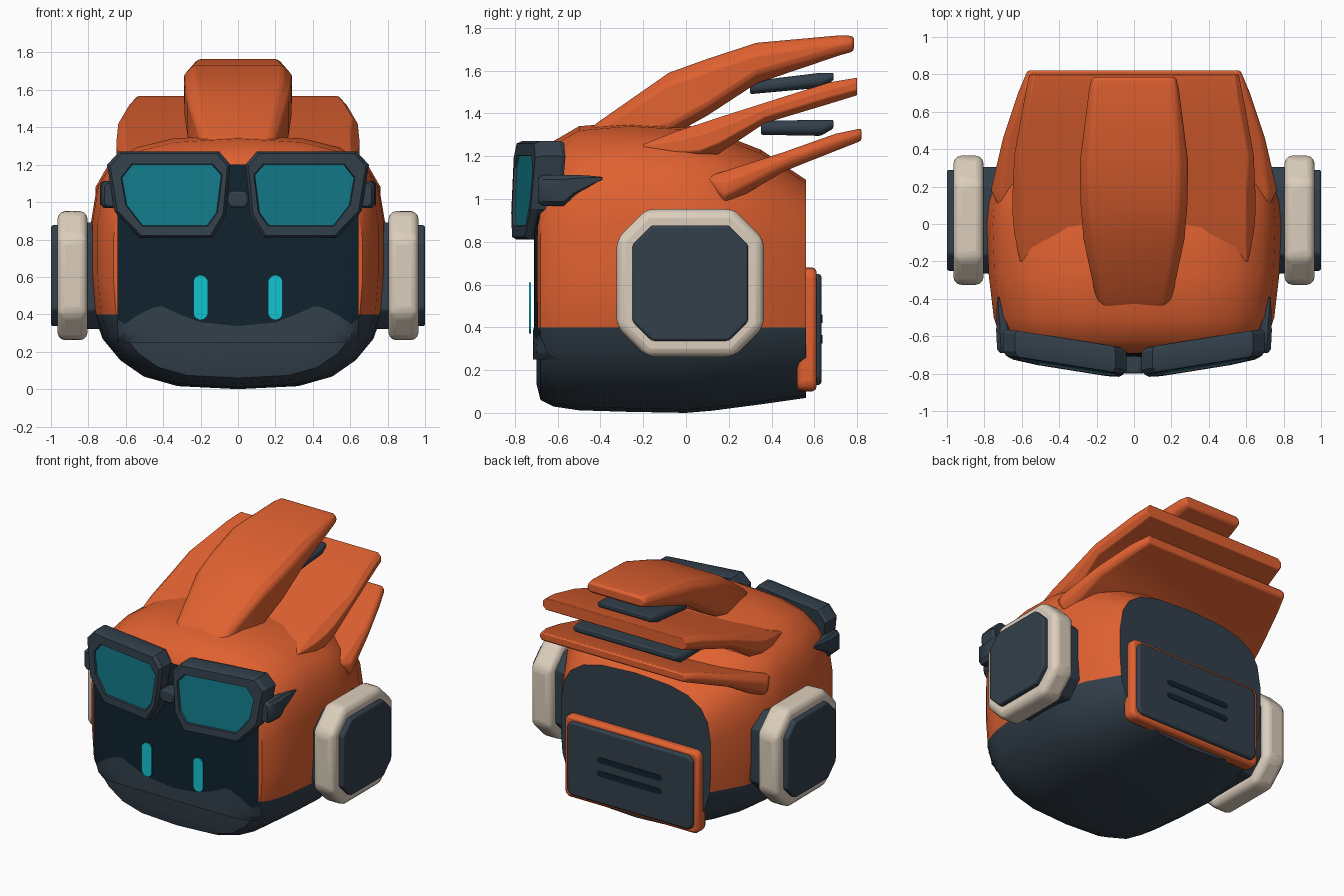
import bpy, bmesh, math
from mathutils import Vector
from mathutils.bvhtree import BVHTree

if "Cube" in bpy.data.objects:
    bpy.data.objects.remove(bpy.data.objects["Cube"])


def mat(name, rgb):
    m = bpy.data.materials.new(name)
    m.diffuse_color = (*rgb, 1)
    m.use_nodes = True
    m.node_tree.nodes["Principled BSDF"].inputs["Base Color"].default_value = m.diffuse_color
    return m


ORANGE = mat("orange", (0.745, 0.119, 0.030))
SLATE = mat("slate", (0.032, 0.050, 0.070))
NAVY = mat("navy", (0.005, 0.016, 0.027))
TEAL = mat("teal_glass", (0.006, 0.190, 0.245))
CYAN = mat("cyan", (0.006, 0.552, 0.645))
CREAM = mat("cream", (0.716, 0.617, 0.503))


def finish(bm, name, mats, bevel=0, segments=2, angle=35):
    """Turn a bmesh into a smooth-by-angle object with an optional bevel."""
    me = bpy.data.meshes.new(name)
    bm.to_mesh(me)
    bm.free()
    ob = bpy.data.objects.new(name, me)
    bpy.context.collection.objects.link(ob)
    for m in mats:
        me.materials.append(m)
    bpy.ops.object.select_all(action='DESELECT')
    ob.select_set(True)
    bpy.context.view_layer.objects.active = ob
    bpy.ops.object.shade_smooth_by_angle(angle=math.radians(angle))
    if bevel:
        b = ob.modifiers.new("bevel", 'BEVEL')
        b.width, b.segments, b.limit_method = bevel, segments, 'ANGLE'
    return ob


def loft_mesh(rings):
    """Skin closed rings of equal length and cap both ends."""
    bm = bmesh.new()
    vs = [[bm.verts.new(p) for p in r] for r in rings]
    n = len(rings[0])
    for a, b in zip(vs, vs[1:]):
        for i in range(n):
            bm.faces.new((a[i], a[(i + 1) % n], b[(i + 1) % n], b[i]))
    bm.faces.new(vs[0])
    bm.faces.new(vs[-1])
    bmesh.ops.recalc_face_normals(bm, faces=bm.faces[:])
    return bm


def loft(name, rings, m, bevel=0, segments=2, angle=35):
    return finish(loft_mesh(rings), name, [m], bevel, segments, angle)


def chamfered(hw, hh, c):
    """Rectangle outline with cut corners."""
    return [(hw - c, -hh), (hw, -hh + c), (hw, hh - c), (hw - c, hh),
            (c - hw, hh), (-hw, hh - c), (-hw, c - hh), (c - hw, -hh)]


def box(name, c, h, m, bevel=0.02, cut=0.03):
    """Slab facing y with cut corners; c is its centre and h its half sizes."""
    o = chamfered(h[0], h[2], cut)
    return loft(name, [[(c[0] + x, c[1] + s * h[1], c[2] + z) for x, z in o]
                       for s in (-1, 1)], m, bevel)


# Head: one half outline scaled along y, slate below the jaw line and on the back
HALF = [(0, 0), (.41, .012), (.64, .05), (.80, .115), (.92, .2), (.98, .30), (1, .45),
        (1, .66), (.96, .80), (.87, .885), (.70, .95), (.45, .985), (0, 1)]
OUTLINE = HALF + [(-x, z) for x, z in HALF[-2:0:-1]]
SECTIONS = [(-.70, .56, .14, 1.08), (-.68, .665, .06, 1.20), (-.62, .71, .03, 1.27),
            (-.50, .75, .012, 1.34), (-.27, .777, .005, 1.36), (0, .787, 0, 1.345),
            (.12, .778, .01, 1.32), (.35, .71, .04, 1.23), (.56, .585, .07, 1.09)]
bm = loft_mesh([[(x * w, y, zb + z * (zt - zb)) for x, z in OUTLINE]
                for y, w, zb, zt in SECTIONS])
bmesh.ops.bisect_plane(bm, geom=bm.verts[:] + bm.edges[:] + bm.faces[:],
                       plane_co=(0, 0, .40), plane_no=(0, 0, 1))
for f in bm.faces:
    c = f.calc_center_median()
    f.material_index = 1 if c.z < .40 or c.y > .555 else 0
tree = BVHTree.FromBMesh(bm)
finish(bm, "head", [ORANGE, SLATE])


# Face plates: thin sheets laid on the front of the head
def sheet(name, low, high, offset, m, half=.645, nx=32, nz=18):
    bm = bmesh.new()
    grid = []
    for i in range(nx + 1):
        x = half * (2 * i / nx - 1)
        col = []
        for j in range(nz + 1):
            z = low + (high(abs(x)) - low) * j / nz
            hit = tree.ray_cast(Vector((x, -2, z)), Vector((0, 1, 0)))[0]
            col.append(bm.verts.new((x, (hit.y if hit else -.5) - offset, z)))
        grid.append(col)
    for a, b in zip(grid, grid[1:]):
        for j in range(nz):
            bm.faces.new((a[j], b[j], b[j + 1], a[j + 1]))
    return finish(bm, name, [m])


LIP = [(0, .337), (.2, .358), (.3, .395), (.42, .45), (.52, .405), (.61, .345), (.66, .39)]


def lip(x):
    for (x0, z0), (x1, z1) in zip(LIP, LIP[1:]):
        if x <= x1:
            return z0 + (z1 - z0) * (x - x0) / (x1 - x0)
    return LIP[-1][1]


sheet("face_screen", .31, lambda x: 1.2 - .12 * max(0, x - .45) / .2, .010, NAVY)
sheet("chin_lip", .25, lip, .015, SLATE)

# Hair: three stacked slabs sweeping back, with slate inserts between them
def slab(name, sections, m, cut=.3, bevel=.015):
    rings = []
    for y, w, zt, zb in sections:
        h = (zt - zb) / 2
        c = min(h * 2 * cut, .05)
        rings.append([(x, y, zt - h + z) for x, z in chamfered(w, h, c)])
    return loft(name, rings, m, bevel, 2, 40)


slab("top_hair", [(-.46, .17, 1.32, 1.24), (-.41, .20, 1.36, 1.25), (-.08, .27, 1.59, 1.29),
                  (.10, .285, 1.655, 1.39), (.33, .29, 1.73, 1.54),
                  (.72, .24, 1.765, 1.672), (.785, .225, 1.762, 1.69)], ORANGE)
slab("middle_hair", [(-.20, .61, 1.255, 1.235), (-.05, .64, 1.315, 1.18),
                     (.06, .65, 1.35, 1.175), (.15, .65, 1.38, 1.21), (.37, .64, 1.45, 1.355),
                     (.67, .585, 1.545, 1.445), (.80, .56, 1.567, 1.485)], ORANGE)
slab("lower_hair", [(.10, .725, 1.105, 1.06), (.18, .765, 1.13, .965), (.46, .70, 1.22, 1.13),
                    (.70, .62, 1.305, 1.225), (.82, .57, 1.33, 1.272)], ORANGE)
slab("upper_hair_insert", [(.30, .22, 1.55, 1.49), (.63, .22, 1.59, 1.52),
                           (.69, .21, 1.59, 1.555)], SLATE)
slab("lower_hair_insert", [(.35, .42, 1.365, 1.30), (.63, .42, 1.37, 1.295),
                           (.69, .40, 1.37, 1.33)], SLATE)

# Glasses
OUTER = [(.70, 1.20), (.635, 1.27), (.10, 1.27), (.04, 1.20),
         (.065, .93), (.135, .81), (.525, .81), (.66, .95)]
INNER = [(.62, 1.13), (.565, 1.20), (.14, 1.20), (.09, 1.145),
         (.115, .945), (.165, .875), (.51, .875), (.595, .985)]


def lens_ring(pts, s, depth, k=1.0):
    cx, cz = .37, 1.05
    out = []
    for x, z in pts:
        x, z = cx + (x - cx) * k, cz + (z - cz) * k
        out.append((s * x, -.822 + .16 * (x - .1) + .06 * (z - .8) + depth, z))
    return out


for s, side in ((1, "right"), (-1, "left")):
    loft(side + "_lens_frame", [lens_ring(OUTER, s, .14, .97), lens_ring(OUTER, s, .12),
                                lens_ring(OUTER, s, .025), lens_ring(OUTER, s, 0, .95),
                                lens_ring(INNER, s, 0, 1.02), lens_ring(INNER, s, .018)],
         SLATE, 0, 2, 25)
    loft(side + "_lens", [lens_ring(INNER, s, .05), lens_ring(INNER, s, .012)], TEAL)
    # Hinge block tapering into a pointed arm
    loft(side + "_glasses_arm",
         [[(s * (xc + x), y, zc + z) for x, z in chamfered(hx, hz, min(hx, hz) * .5)]
          for y, xc, hx, zc, hz in ((-.69, .68, .035, 1.04, .06), (-.67, .69, .042, 1.04, .072),
                                    (-.57, .695, .042, 1.04, .072), (-.53, .70, .035, 1.06, .053),
                                    (-.46, .715, .02, 1.08, .03), (-.39, .725, .004, 1.097, .006))],
         SLATE, 0, 2, 40)
box("glasses_bridge", (0, -.75, 1.015), (.055, .05, .045), SLATE, .012, .02)

# Eyes: upright pills on the screen
for s, side in ((1, "right"), (-1, "left")):
    pill = []
    for i in range(16):
        a = math.pi * (i + .5) / 8 - math.pi / 2
        zc = .57 if math.sin(a) > 0 else .41
        pill.append((s * .2 + .04 * math.cos(a), zc + .04 * math.sin(a)))
    pill.sort(key=lambda p: math.atan2(p[1] - .49, p[0] - s * .2))
    loft(side + "_eye", [[(x, y, z) for x, z in pill] for y in (-.725, -.734)], CYAN)


# Ear pads: stacked octagons, mirrored on both sides
def ear(name, s, x0, x1, h, c, m, bevel):
    loft(name, [[(s * x, .02 + y, .607 + z) for y, z in chamfered(h, h, c)]
                for x in (x0, x1)], m, bevel, 3, 30)


for s, side in ((1, "right"), (-1, "left")):
    ear(side + "_ear_hub", s, .66, .83, .285, .10, SLATE, .01)
    ear(side + "_ear_pad", s, .805, .965, .345, .14, CREAM, .04)
    ear(side + "_ear_plate", s, .95, 1.0, .27, .09, SLATE, .012)

# Back pack with two dark vents
box("pack_frame", (0, .565, .39), (.525, .045, .29), ORANGE, .02, .03)
box("pack_cover", (0, .60, .39), (.49, .033, .26), SLATE, .015, .03)
for i, z in enumerate((.44, .345)):
    box("pack_vent_%d" % (i + 1), (0, .634, z), (.25, .003, .02), NAVY, 0, .014)
